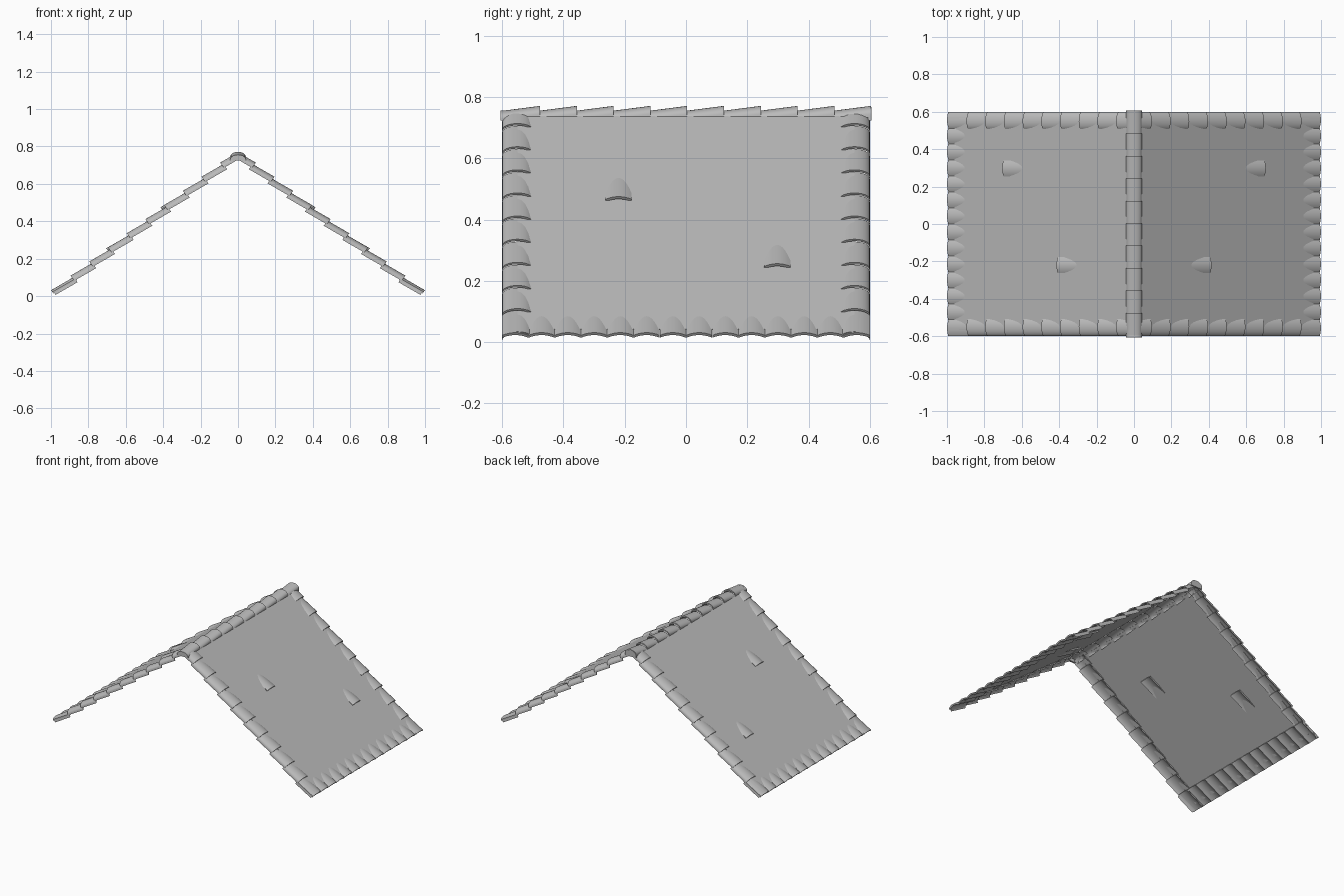
import bpy, bmesh, math
from mathutils import Matrix

cube = bpy.data.objects.get("Cube")
if cube:
    bpy.data.objects.remove(cube)

SLOPE = math.atan(0.755)
APEX = 0.768
COS = math.cos(SLOPE)
# Local roof space: x runs down the slope, y along the eaves, z off the surface
ROOF = Matrix.Translation((0, 0, APEX)) @ Matrix.Rotation(SLOPE, 4, 'Y')
# Local ridge space: x runs along the ridge, y across it
RIDGE = Matrix(((0, 1, 0, 0), (1, 0, 0, 0), (0, 0, 1, 0), (0, 0, 0, 1)))

clay = bpy.data.materials.new("grey_clay")
clay.use_nodes = True
GREY = (0.5, 0.5, 0.5, 1)
clay.diffuse_color = GREY
clay.node_tree.nodes["Principled BSDF"].inputs["Base Color"].default_value = GREY


def sweep(bm, top, bottom, start, end, h_start, h_end):
    """Solid strip between two outlines, run from start to end with a tilt."""
    loop = top + bottom[::-1]
    rings = [[bm.verts.new((s, a, h + lift)) for a, h in loop]
             for s, lift in ((start, h_start), (end, h_end))]
    n, m = len(loop), len(top)
    for i in range(n):
        j = (i + 1) % n
        bm.faces.new((rings[0][i], rings[0][j], rings[1][j], rings[1][i]))
    for ring in rings:
        for i in range(m - 1):
            bm.faces.new((ring[i], ring[i + 1], ring[n - 2 - i], ring[n - 1 - i]))


def shell(bm, top, thick, *run):
    sweep(bm, top, [(a, h - thick) for a, h in top], *run)


def ellipse(center, width, height, t0, t1, steps=10):
    angles = [math.radians(t0 + (t1 - t0) * i / steps) for i in range(steps + 1)]
    return [(center + width * math.sin(t), height * (math.cos(t) - 1)) for t in angles]


def finish(name, bm, matrix, mirror=(False, False, False)):
    bm.transform(matrix)
    bmesh.ops.recalc_face_normals(bm, faces=bm.faces)
    mesh = bpy.data.meshes.new(name)
    bm.to_mesh(mesh)
    bm.free()
    mesh.materials.append(clay)
    obj = bpy.data.objects.new(name, mesh)
    bpy.context.collection.objects.link(obj)
    bpy.ops.object.select_all(action='DESELECT')
    obj.select_set(True)
    bpy.context.view_layer.objects.active = obj
    bpy.ops.object.shade_smooth_by_angle(angle=math.radians(35))
    if any(mirror):
        obj.modifiers.new("mirror", 'MIRROR').use_axis = mirror
    return obj


BOTH_SIDES = (True, False, False)
ALL_CORNERS = (True, True, False)

# Flat roof panels
bm = bmesh.new()
shell(bm, [(-0.55, 0), (0.55, 0)], 0.004, 0.03 / COS, 0.96 / COS, 0, 0)
finish("roof_panels", bm, ROOF, BOTH_SIDES)


# Arched tile that rises out of the panel towards its lower end
def arched_tile(bm, y, end, crest, half=0.0428):
    top = [(y + half * k / 5, -0.011 * (k / 5) ** 2) for k in range(-5, 6)]
    length, tilt = 0.145, 0.13
    shell(bm, top, 0.01, end - length, end, crest - length * tilt, crest)


# Row of tiles along each eave
bm = bmesh.new()
PITCH = 1.2 / 14
for i in range(14):
    arched_tile(bm, (i - 6.5) * PITCH, 0.991 / COS, 0.014)
finish("eave_tiles", bm, ROOF, BOTH_SIDES)

# Single tiles showing through the panels
bm = bmesh.new()
for x, y in ((0.695, 0.298), (0.405, -0.22)):
    arched_tile(bm, y, x / COS, 0.016)
finish("single_tiles", bm, ROOF, BOTH_SIDES)

# Overlapping verge tiles that curl over the gable edges
bm = bmesh.new()
verge = ellipse(0.55, 0.05, 0.026, -60, 90)
for i in range(1, 11):
    low = 0.1 * i - 0.013
    high = max(low - 0.107, 0.025)
    lift = 0.014 - 0.125 * (low - high) / COS
    shell(bm, verge, 0.008, high / COS, low / COS, lift, 0.014)
finish("verge_tiles", bm, ROOF, ALL_CORNERS)

# Overlapping ridge tiles
bm = bmesh.new()
cap = ellipse(0, 0.042, 0.026, -90, 90, 12)
for i in range(10):
    y = -0.6 + 0.12 * i
    shell(bm, cap, 0.01, y, min(y + 0.124, 0.604), 0.755, 0.771)
finish("ridge_tiles", bm, RIDGE)

# Closing pieces at the ridge ends
bm = bmesh.new()
flat = [(a, -0.034) for a, h in cap]
for y, top in ((-0.606, 0.756), (0.594, 0.768)):
    base = [(a, 0.724 - top) for a, h in flat]
    sweep(bm, cap, base, y, y + 0.012, top, top)
finish("ridge_ends", bm, RIDGE)
